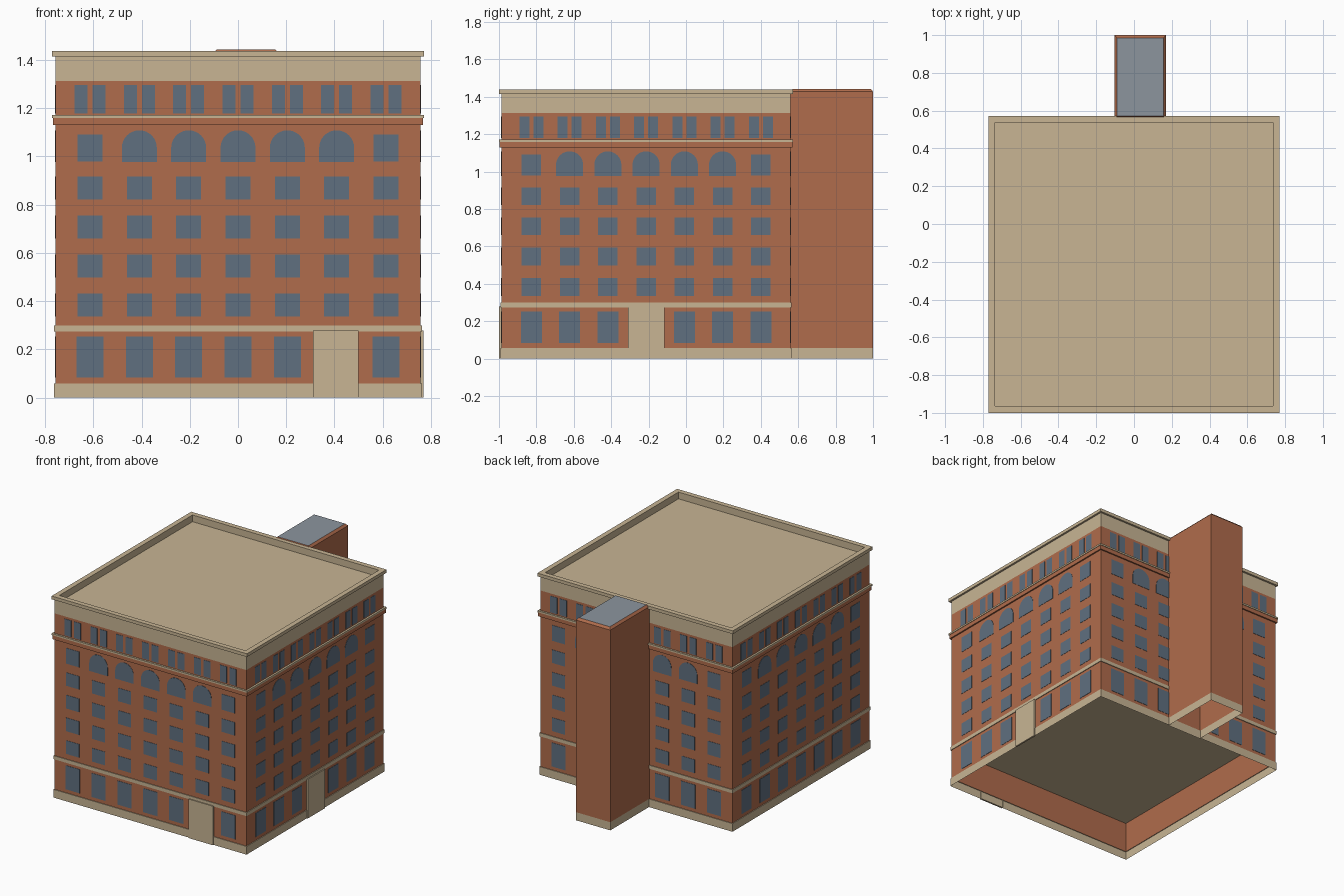
import bpy, bmesh, math

if "Cube" in bpy.data.objects:
    bpy.data.objects.remove(bpy.data.objects["Cube"])

CY, HX, HY = -0.2135, 0.757, 0.773      # main block centre and half sizes


def material(name, r, g, b):
    lin = [(c / 255 / 12.92) if c < 11 else ((c / 255 + 0.055) / 1.055) ** 2.4 for c in (r, g, b)]
    m = bpy.data.materials.new(name)
    m.diffuse_color = (*lin, 1)
    m.use_nodes = True
    m.node_tree.nodes["Principled BSDF"].inputs["Base Color"].default_value = m.diffuse_color
    return m


BRICK = material("brick", 176, 108, 76)
STONE = material("tan stone", 200, 181, 148)
GLASS = material("window glass", 96, 112, 128)
SLATE = material("grey roof", 140, 149, 158)


def finish(bm, name, mats, recalc=True):
    if recalc:
        bmesh.ops.recalc_face_normals(bm, faces=bm.faces)
    me = bpy.data.meshes.new(name)
    bm.to_mesh(me)
    bm.free()
    for m in mats:
        me.materials.append(m)
    ob = bpy.data.objects.new(name, me)
    bpy.context.collection.objects.link(ob)
    return ob


def loft(name, rings, mats, bottom=False, top=False, centre=(0, CY), half=(HX, HY), ids=None, top_id=0):
    """Rectangular rings of (outward offset, height) joined upwards."""
    bm = bmesh.new()
    loops = []
    for off, z in rings:
        hx, hy = half[0] + off, half[1] + off
        loops.append([bm.verts.new((centre[0] + sx * hx, centre[1] + sy * hy, z))
                      for sx, sy in ((-1, -1), (1, -1), (1, 1), (-1, 1))])
    for k in range(len(loops) - 1):
        a, b = loops[k], loops[k + 1]
        for i in range(4):
            j = (i + 1) % 4
            f = bm.faces.new((a[i], a[j], b[j], b[i]))
            f.material_index = ids[k] if ids else 0
    if bottom:
        bm.faces.new(loops[0][::-1])
    if top:
        bm.faces.new(loops[-1]).material_index = top_id
    return finish(bm, name, mats, recalc=False)


# Main block: open-bottomed walls, mouldings and sunken roof
loft("plinth", [(0.005, 0), (0.005, 0.058), (0, 0.058)], [STONE])
loft("brick_walls", [(0, 0.058), (0, 1.313)], [BRICK])
loft("frieze", [(0, 1.313), (0, 1.415)], [STONE])
loft("cornice_and_roof", [(0, 1.415), (0.0135, 1.415), (0.0135, 1.438),
                          (-0.022, 1.438), (-0.022, 1.39)], [STONE], top=True)
loft("first_floor_slab", [(0.005, 0.274), (0.005, 0.299)], [STONE], True, True)
loft("upper_brick_band", [(0.010, 1.130), (0.010, 1.159)], [BRICK], True, True)
loft("upper_stone_band", [(0.0135, 1.159), (0.0135, 1.171)], [STONE], True, True)

# Rear tower with bevelled top
loft("rear_tower", [(0, 0), (0, 0.058), (0, 1.428), (-0.014, 1.443)], [BRICK, STONE, SLATE],
     top=True, centre=(0.033, 0.779), half=(0.136, 0.221), ids=[1, 0, 0], top_id=2)

# Side name: (outward normal, tangent, half distance)
SIDES = {
    "front": ((0, -1), (1, 0), HY),
    "right": ((1, 0), (0, 1), HX),
    "back": ((0, 1), (-1, 0), HY),
    "left": ((-1, 0), (0, -1), HX),
}


def plate(bm, side, outline, depth):
    """Extruded plate on a wall from an outline of (along, height) points."""
    n, t, h = SIDES[side]
    rows = []
    for d in (0, depth):
        rows.append([bm.verts.new((n[0] * (h + d) + t[0] * u, CY + n[1] * (h + d) + t[1] * u, z))
                     for u, z in outline])
    a, b = rows
    bm.faces.new(b)
    for i in range(len(a)):
        j = (i + 1) % len(a)
        bm.faces.new((a[i], a[j], b[j], b[i]))


def rect(u, w, z0, z1):
    return [(u - w / 2, z0), (u + w / 2, z0), (u + w / 2, z1), (u - w / 2, z1)]


def arch(u, r, z0, spring):
    pts = [(u - r, z0), (u + r, z0)]
    return pts + [(u + r * math.cos(math.pi * k / 16), spring + r * math.sin(math.pi * k / 16))
                  for k in range(17)]


# Windows: seven columns on every side
PITCH = 0.2045
ROWS = [(0.336, 0.432), (0.498, 0.594), (0.660, 0.756), (0.822, 0.916)]
DOOR_COLUMN = {"front": 2, "right": 0}
for side in SIDES:
    bm = bmesh.new()
    for c in range(-3, 4):
        if side == "back" and c == 0:        # behind the tower
            continue
        u = c * PITCH
        if DOOR_COLUMN.get(side) != c:
            plate(bm, side, rect(u, 0.112, 0.083, 0.253), 0.002)
        for z0, z1 in ROWS:
            plate(bm, side, rect(u, 0.104, z0, z1), 0.002)
        if abs(c) == 3:
            plate(bm, side, rect(u, 0.104, 0.98, 1.091), 0.002)
        else:
            plate(bm, side, arch(u, 0.0725, 0.977, 1.036), 0.002)
        for s in (-1, 1):
            plate(bm, side, rect(u + s * 0.0375, 0.054, 1.179, 1.296), 0.002)
    finish(bm, side + "_windows", [GLASS], recalc=False)

# Doorway blocks
for side, u, w in (("front", 0.405, 0.19), ("right", 0.0, 0.195)):
    bm = bmesh.new()
    plate(bm, side, rect(u, w, 0, 0.278), 0.012)
    finish(bm, side + "_doorway", [STONE], recalc=False)
